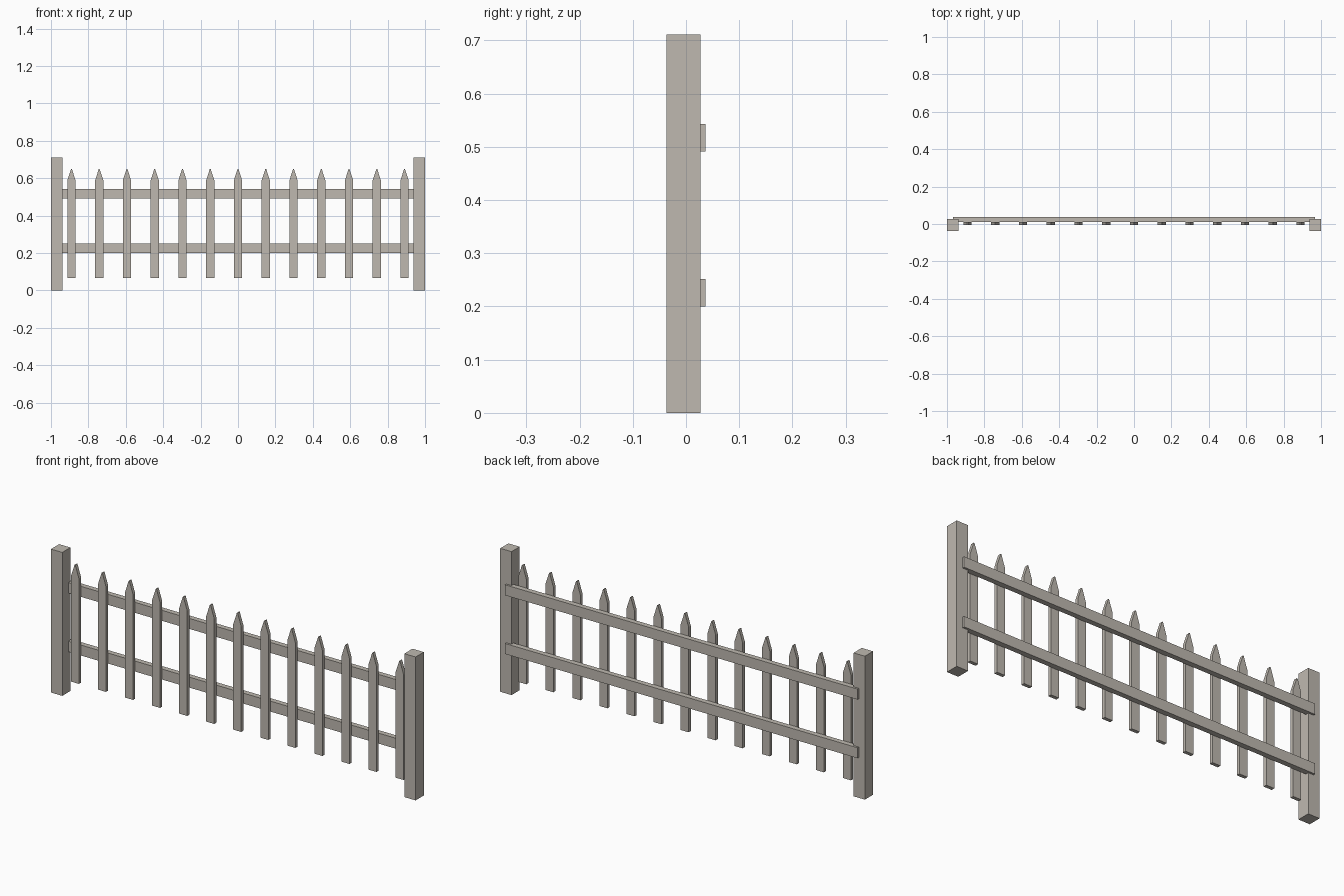
import bpy
import bmesh

cube = bpy.data.objects.get("Cube")
if cube:
    bpy.data.objects.remove(cube, do_unlink=True)

# Weathered wood, shared by every part
wood = bpy.data.materials.new("weathered_wood")
wood.use_nodes = True
colour = (0.52, 0.485, 0.435, 1)
wood.diffuse_color = colour
bsdf = wood.node_tree.nodes["Principled BSDF"]
bsdf.inputs["Base Color"].default_value = colour
bsdf.inputs["Roughness"].default_value = 0.9


def board(name, profile, y0, y1, x=0):
    """Extrude an x/z outline from y0 back to y1."""
    bm = bmesh.new()
    face = bm.faces.new([bm.verts.new((px, y0, pz)) for px, pz in profile])
    result = bmesh.ops.extrude_face_region(bm, geom=[face])
    verts = [v for v in result["geom"] if isinstance(v, bmesh.types.BMVert)]
    bmesh.ops.translate(bm, verts=verts, vec=(0, y1 - y0, 0))
    bmesh.ops.recalc_face_normals(bm, faces=bm.faces)
    mesh = bpy.data.meshes.new(name)
    bm.to_mesh(mesh)
    bm.free()
    mesh.materials.append(wood)
    obj = bpy.data.objects.new(name, mesh)
    obj.location.x = x
    bpy.context.collection.objects.link(obj)
    return obj


def rectangle(half, z0, z1):
    return [(-half, z0), (half, z0), (half, z1), (-half, z1)]


# Square end posts
for side, x in (("left", 0.969), ("right", -0.969)):
    board(side + "_post", rectangle(0.031, 0, 0.711), -0.037, 0.027, x)

# Two rails, let into the back of the posts
for level, z in (("lower", 0.2), ("upper", 0.491)):
    board(level + "_rail", rectangle(0.967, z, z + 0.052), 0.011, 0.037)

# Evenly spaced pointed pickets
picket = [(-0.022, 0.066), (0.022, 0.066), (0.022, 0.588),
          (0.002, 0.65), (-0.002, 0.65), (-0.022, 0.588)]
for i in range(13):
    board(f"picket_{i + 1}", picket, -0.006, 0.011, (i - 6) * 0.1484)
